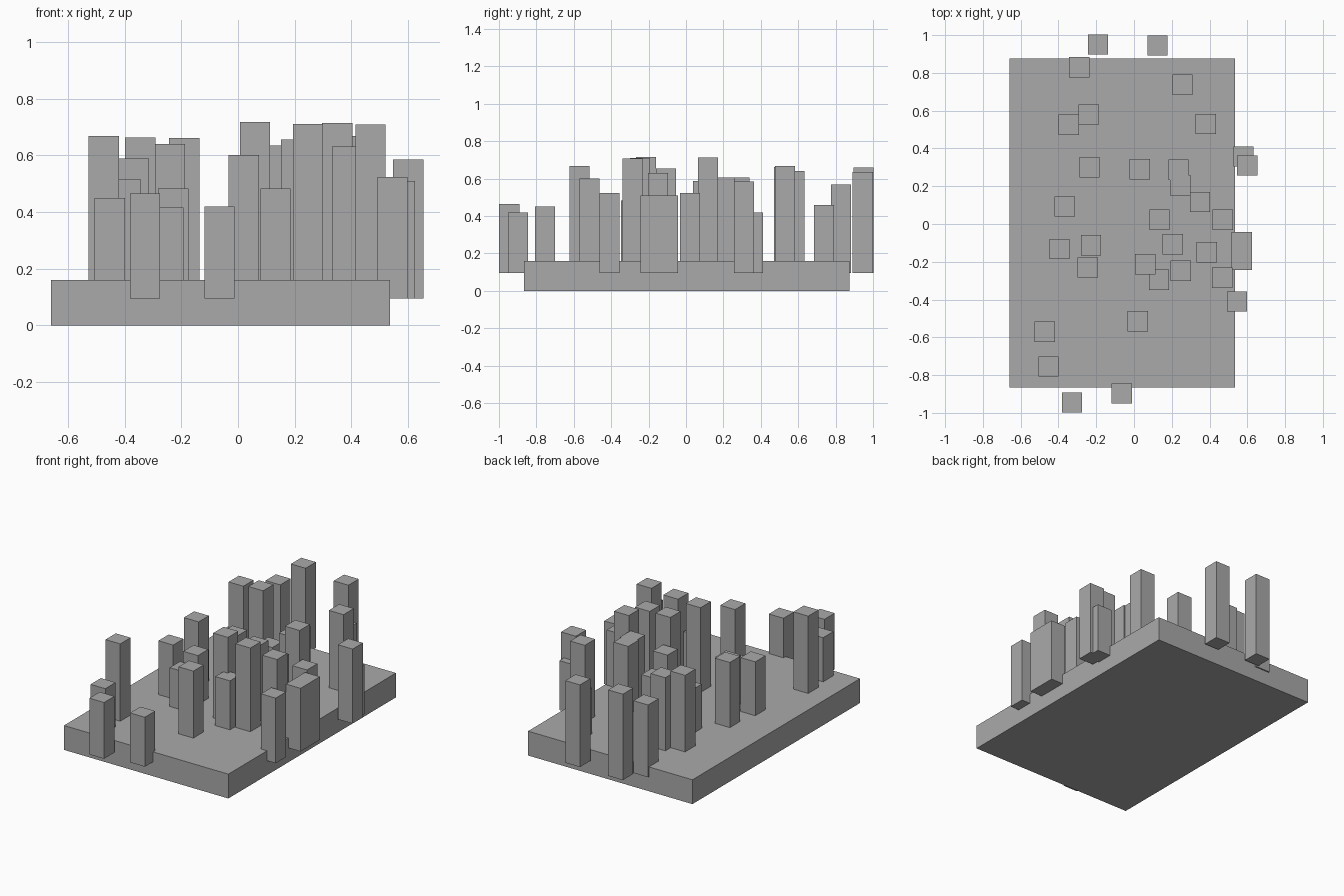
import bpy

old = bpy.data.objects.get("Cube")
if old:
    bpy.data.objects.remove(old, do_unlink=True)

grey = bpy.data.materials.new("plain grey")
grey.use_nodes = True
colour = (0.4, 0.4, 0.4, 1)
grey.diffuse_color = colour
grey.node_tree.nodes["Principled BSDF"].inputs["Base Color"].default_value = colour


def box(name, x, y, bottom, top, width, depth):
    """Flat-faced block centred on (x, y), spanning bottom to top."""
    bpy.ops.mesh.primitive_cube_add(size=1, location=(x, y, (bottom + top) / 2))
    block = bpy.context.object
    block.name = name
    block.scale = (width, depth, top - bottom)
    bpy.ops.object.transform_apply(location=False, rotation=False, scale=True)
    block.data.materials.append(grey)
    return block


SIDE = 0.107     # width of a square tower
FOOT = 0.095     # underside of the towers, sunk into the slab

# Ground slab
box("base_slab", -0.062, 0.005, 0, 0.16, 1.195, 1.74)

# Square towers, back to front: x, y, top
towers = [
    (-.19, .95, .66), (.125, .945, .635), (-.29, .83, .57),
    (.257, .737, .46), (-.24, .58, .64), (-.345, .525, .663),
    (.38, .53, .668), (.58, .357, .42), (.6, .31, .585),
    (-.235, .3, .45), (.03, .29, .45), (.235, .287, .607),
    (.245, .205, .607), (.35, .117, .714), (-.367, .092, .588),
    (.135, .022, .475), (.47, .022, .523), (-.395, -.132, .514),
    (-.228, -.113, .482), (.205, -.107, .655), (.385, -.15, .63),
    (-.245, -.23, .415), (.06, -.213, .717), (.132, -.295, .482),
    (.247, -.247, .71), (.467, -.285, .708), (.545, -.41, .523),
    (.02, -.515, .6), (-.473, -.57, .668), (-.452, -.755, .45),
    (-.328, -.945, .465), (-.065, -.897, .42),
]
for number, (x, y, top) in enumerate(towers, 1):
    box(f"tower_{number}", x, y, FOOT, top, SIDE, SIDE)

# Double-depth tower over the side edge
box("wide_tower", .571, -.143, FOOT, .51, SIDE, .2)
